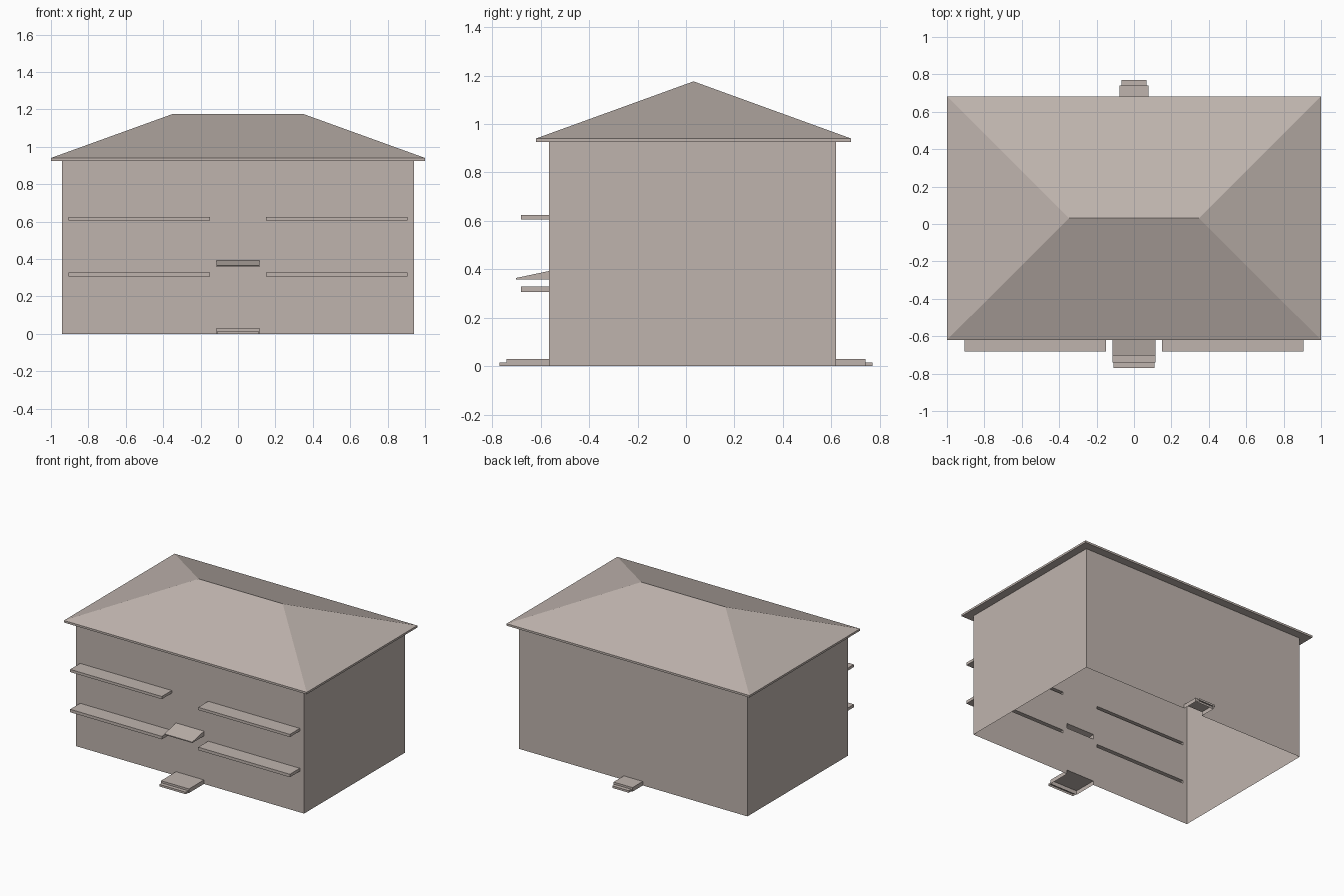
import bpy
import bmesh

if "Cube" in bpy.data.objects:
    bpy.data.objects.remove(bpy.data.objects["Cube"], do_unlink=True)

# One plain colour for the whole building
stone = bpy.data.materials.new("warm_grey")
stone.use_nodes = True
colour = (0.52, 0.455, 0.42, 1)
stone.diffuse_color = colour
stone.node_tree.nodes["Principled BSDF"].inputs["Base Color"].default_value = colour

# Main dimensions
WALL_X, FRONT, BACK, WALL_TOP = 0.94, -0.565, 0.62, 0.925
CANOPY_X, STEP_X, BACK_STEP_X, STEP_Z = 0.115, 0.115, 0.078, 0.03
BALCONY_X = (0.15, 0.905)
BALCONY_Z = ((0.306, 0.328), (0.605, 0.625))
CANOPY_Z = (0.357, 0.393)


def make(name, faces):
    """Object from a list of polygons, each a list of points."""
    bm = bmesh.new()
    for points in faces:
        bm.faces.new([bm.verts.new(p) for p in points])
    bmesh.ops.remove_doubles(bm, verts=bm.verts, dist=0.0001)
    bmesh.ops.recalc_face_normals(bm, faces=bm.faces)
    mesh = bpy.data.meshes.new(name)
    bm.to_mesh(mesh)
    bm.free()
    mesh.materials.append(stone)
    obj = bpy.data.objects.new(name, mesh)
    bpy.context.collection.objects.link(obj)
    # Outward normals on open shells
    return obj


def extrude_x(name, x0, x1, profile, skip=()):
    """Sweep a (y, z) profile along x, leaving out the sides listed in skip."""
    n = len(profile)
    faces = [[(x, y, z) for y, z in profile] for x in (x0, x1)]
    for i in range(n):
        if i not in skip:
            a, b = profile[i], profile[(i + 1) % n]
            faces.append([(x0, *a), (x1, *a), (x1, *b), (x0, *b)])
    return make(name, faces)


def wall(name, y, openings):
    """Wall facing along y, tiled around rectangular openings (x0, x1, z0, z1)."""
    xs = sorted({-WALL_X, WALL_X, *(v for o in openings for v in o[:2])})
    zs = sorted({0, WALL_TOP, *(v for o in openings for v in o[2:])})
    faces = []
    for x0, x1 in zip(xs, xs[1:]):
        for z0, z1 in zip(zs, zs[1:]):
            cx, cz = (x0 + x1) / 2, (z0 + z1) / 2
            if not any(o[0] < cx < o[1] and o[2] < cz < o[3] for o in openings):
                faces.append([(x0, y, z0), (x1, y, z0), (x1, y, z1), (x0, y, z1)])
    obj = make(name, faces)
    for poly in obj.data.polygons:
        if poly.normal.y * y < 0:
            poly.flip()


# Front and back walls, open where the slabs and steps join
front_openings = [(-CANOPY_X, CANOPY_X, *CANOPY_Z), (-STEP_X, STEP_X, 0, STEP_Z)]
for z0, z1 in BALCONY_Z:
    for side in (-1, 1):
        a, b = sorted(side * x for x in BALCONY_X)
        front_openings.append((a, b, z0, z1))
wall("front_wall", FRONT, front_openings)
wall("back_wall", BACK, [(-BACK_STEP_X, BACK_STEP_X, 0, STEP_Z)])

# End walls
for name, x in (("right_wall", -WALL_X), ("left_wall", WALL_X)):
    obj = make(name, [[(x, FRONT, 0), (x, BACK, 0), (x, BACK, WALL_TOP), (x, FRONT, WALL_TOP)]])
    for poly in obj.data.polygons:
        if poly.normal.x * x < 0:
            poly.flip()


# Hipped roof: soffit, fascia and four slopes
def rect(x, y0, y1, z):
    return [(-x, y0, z), (x, y0, z), (x, y1, z), (-x, y1, z)]


inner = rect(WALL_X, FRONT, BACK, WALL_TOP)
eave = rect(1, -0.62, 0.682, WALL_TOP)
edge = rect(1, -0.62, 0.682, 0.94)
r0, r1 = (-0.347, 0.031, 1.176), (0.347, 0.031, 1.176)
roof = []
for low, high in ((inner, eave), (eave, edge)):
    for i in range(4):
        j = (i + 1) % 4
        roof.append([low[i], low[j], high[j], high[i]])
roof += [[edge[0], edge[1], r1, r0], [edge[1], edge[2], r1],
         [edge[2], edge[3], r0, r1], [edge[3], edge[0], r0]]
make("hipped_roof", roof)

# Balcony slabs, mirrored on both floors
for floor, (z0, z1) in zip(("lower", "upper"), BALCONY_Z):
    for label, side in (("right", -1), ("left", 1)):
        a, b = sorted(side * x for x in BALCONY_X)
        slab = [(FRONT, z1), (FRONT, z0), (-0.682, z0), (-0.682, z1)]
        extrude_x(f"{floor}_{label}_balcony", a, b, slab, skip=(0,))

# Sloping door canopy
extrude_x("door_canopy", -CANOPY_X, CANOPY_X,
          [(FRONT, CANOPY_Z[1]), (FRONT, CANOPY_Z[0]), (-0.702, CANOPY_Z[0]), (-0.702, 0.364)],
          skip=(0,))

# Entrance steps: a landing and a slightly narrower tread, open underneath
for name, y, s, half, tread in (("front", FRONT, -1, STEP_X, 0.109),
                                ("back", BACK, 1, BACK_STEP_X, 0.068)):
    landing, end = s * 0.741, s * 0.77
    extrude_x(f"{name}_landing", -half, half,
              [(y, STEP_Z), (y, 0), (landing, 0), (landing, STEP_Z)], skip=(0, 1))
    extrude_x(f"{name}_step", -tread, tread,
              [(landing, 0.015), (landing, 0), (end, 0), (end, 0.015)], skip=(0, 1))
